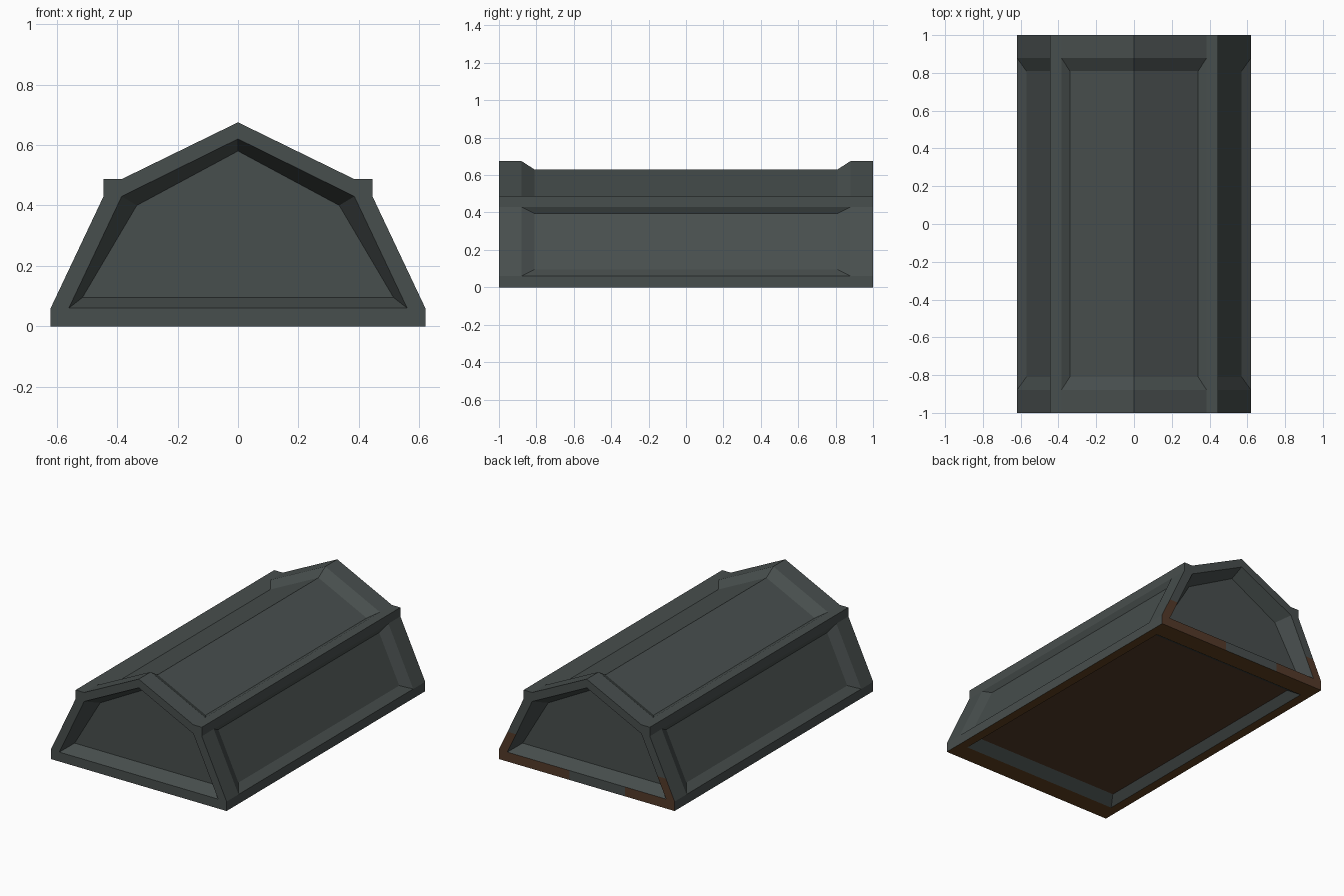
import bpy, bmesh
from mathutils import Vector

if "Cube" in bpy.data.objects:
    bpy.data.objects.remove(bpy.data.objects["Cube"])


def material(name, rgb):
    m = bpy.data.materials.new(name)
    m.diffuse_color = (*rgb, 1)
    m.use_nodes = True
    m.node_tree.nodes["Principled BSDF"].inputs["Base Color"].default_value = m.diffuse_color
    return m


mats = [material("dark grey metal", (0.064, 0.077, 0.075)),
        material("rust brown", (0.088, 0.042, 0.022)),
        material("ochre rust", (0.115, 0.053, 0.014))]

L, RIM, IN, CAP = 1.0, 0.88, 0.81, 0.91   # half length, recess rim, recess floor, end panel

# Profile points (x, z) of the right half
base, sill, brow, lip, eave, ridge = (.62, 0), (.62, .06), (.445, .43), (.445, .487), (.385, .487), (0, .675)
rim = [(0, .06), (.56, .06), (.385, .43), (0, .62)]          # end recess rim
floor = [(0, .095), (.515, .095), (.335, .40), (0, .58)]     # end recess floor

quarter = []


def cap_face(*pts):
    quarter.append([(x, L, z) for x, z in pts])


def strip(a, b, y0=0, y1=L):
    quarter.append([(a[0], y0, a[1]), (b[0], y0, b[1]), (b[0], y1, b[1]), (a[0], y1, a[1])])


def recess(a, b, ia, ib, slope_a=True):
    """Lengthwise sunken panel between profile points a and b, with floor edge ia-ib."""
    strip(a, b, RIM, L)
    strip(ia, ib, 0, IN)
    ends = [(a, ia)] if slope_a else []
    for p, q in ends + [(b, ib)]:
        quarter.append([(p[0], 0, p[1]), (p[0], RIM, p[1]), (q[0], IN, q[1]), (q[0], 0, q[1])])
    quarter.append([(a[0], RIM, a[1]), (b[0], RIM, b[1]), (ib[0], IN, ib[1]), (ia[0], IN, ia[1])])


# End frame, bevel and floor
cap_face((0, 0), base, sill, rim[1], rim[0])
cap_face(sill, brow, rim[2], rim[1])
cap_face(brow, lip, eave, rim[2])
cap_face(eave, ridge, rim[3], rim[2])
for i in range(3):
    quarter.append([(rim[i][0], L, rim[i][1]), (rim[i + 1][0], L, rim[i + 1][1]),
                    (floor[i + 1][0], CAP, floor[i + 1][1]), (floor[i][0], CAP, floor[i][1])])
quarter.append([(x, CAP, z) for x, z in floor])

# Base edge, eave rails, side panel, roof panel, underside
strip(base, sill)
strip(brow, lip)
strip(lip, eave)
recess(sill, brow, (.57, .095), (.428, .395))
recess(ridge, eave, (0, .63), (.34, .464), False)
strip((.56, 0), base)
recess((0, 0), (.56, 0), (0, .045), (.515, .045), False)

# Mirror the quarter four ways and weld
bm = bmesh.new()
for sx in (1, -1):
    for sy in (1, -1):
        for pts in quarter:
            bm.faces.new([bm.verts.new((x * sx, y * sy, z)) for x, y, z in pts])
bmesh.ops.remove_doubles(bm, verts=bm.verts, dist=1e-4)
bmesh.ops.recalc_face_normals(bm, faces=bm.faces)


def back_frame():
    return [f for f in bm.faces if all(v.co.y > L - 1e-4 for v in f.verts)]


# Cut the back frame where the rust patches end
for co, no in (((0, 0, .19), (0, 0, 1)), ((.12, 0, 0), (1, 0, 0)), ((-.27, 0, 0), (1, 0, 0))):
    fs = back_frame()
    geom = fs + list({e for f in fs for e in f.edges}) + list({v for f in fs for v in f.verts})
    bmesh.ops.bisect_plane(bm, geom=geom, plane_co=Vector(co), plane_no=Vector(no), dist=1e-5)

for f in back_frame():
    c = f.calc_center_median()
    if c.z < .19 and (c.x > .12 or c.x < -.27):
        f.material_index = 1
for f in bm.faces:
    if f.normal.z < -.99:
        f.material_index = 2 if f.calc_center_median().z < .01 else 1

mesh = bpy.data.meshes.new("casing")
bm.to_mesh(mesh)
bm.free()
for m in mats:
    mesh.materials.append(m)
obj = bpy.data.objects.new("panelled_casing", mesh)
bpy.context.collection.objects.link(obj)
